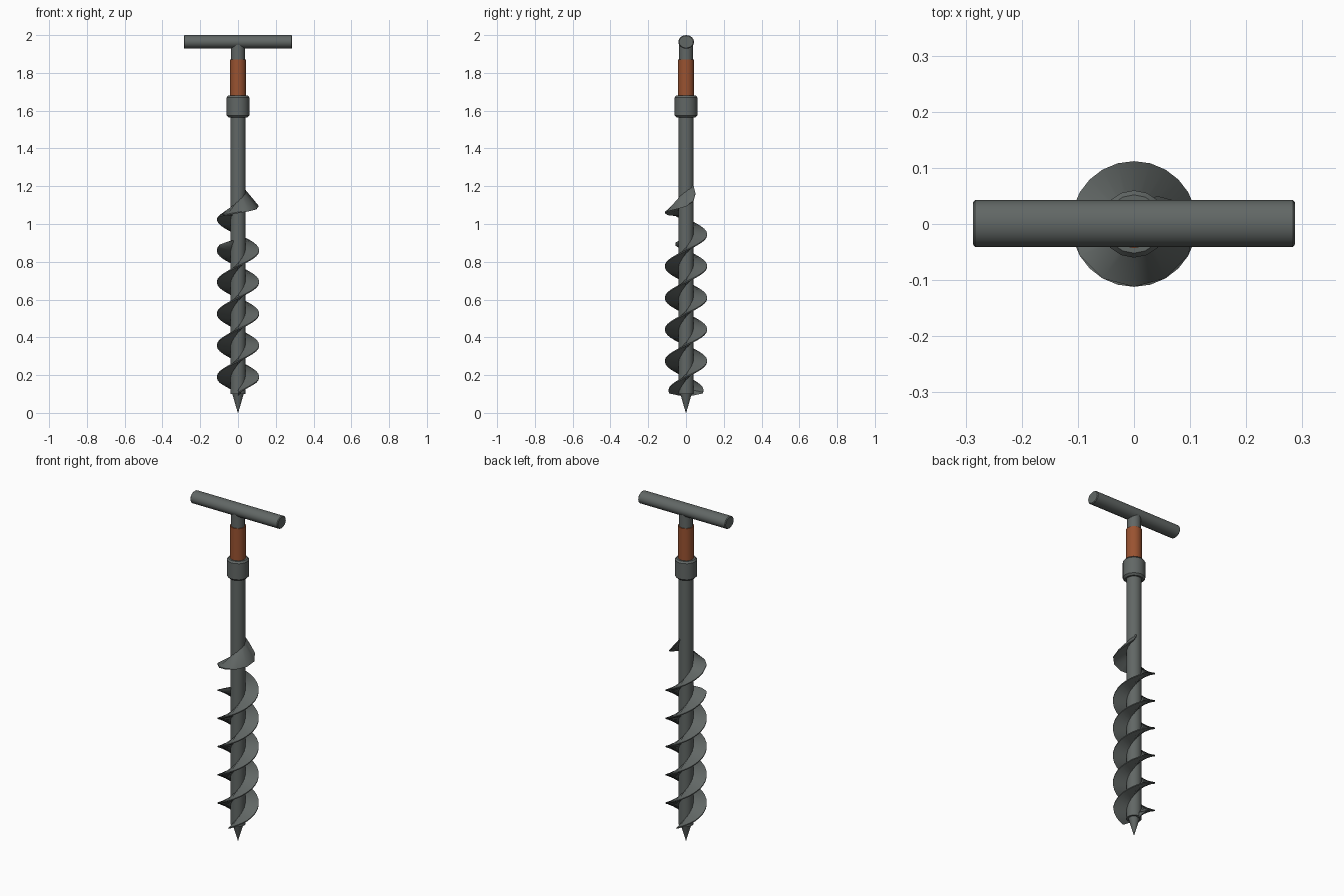
import bpy, bmesh, math

if "Cube" in bpy.data.objects:
    bpy.data.objects.remove(bpy.data.objects["Cube"])


def material(name, rgb):
    m = bpy.data.materials.new(name)
    m.diffuse_color = (*rgb, 1)
    m.use_nodes = True
    m.node_tree.nodes["Principled BSDF"].inputs["Base Color"].default_value = m.diffuse_color
    return m


STEEL = material("steel grey", (0.12, 0.135, 0.13))
RUST = material("rust orange", (0.32, 0.085, 0.03))


def finish(name, bm, mat, angle=35):
    bmesh.ops.recalc_face_normals(bm, faces=bm.faces)
    me = bpy.data.meshes.new(name)
    bm.to_mesh(me)
    bm.free()
    me.materials.append(mat)
    ob = bpy.data.objects.new(name, me)
    bpy.context.collection.objects.link(ob)
    bpy.ops.object.select_all(action='DESELECT')
    ob.select_set(True)
    bpy.context.view_layer.objects.active = ob
    bpy.ops.object.shade_smooth_by_angle(angle=math.radians(angle))
    return ob


def lathe(name, profile, mat, sides=16):
    """Capped turned part from (radius, z) pairs."""
    bm = bmesh.new()
    rings = [[bm.verts.new((r * math.cos(math.tau * i / sides),
                            r * math.sin(math.tau * i / sides), z))
              for i in range(sides)] for r, z in profile]
    for a, b in zip(rings, rings[1:]):
        for i in range(sides):
            j = (i + 1) % sides
            bm.faces.new((a[i], a[j], b[j], b[i]))
    bm.faces.new(rings[0][::-1])
    bm.faces.new(rings[-1])
    return finish(name, bm, mat)


def flight(name, stations):
    """Screw blade: stations of (degrees, outer radius, outer z, inner z)."""
    bm = bmesh.new()
    prev = None
    for deg, r, zo, zi in stations:
        a = math.radians(deg)
        ring = [bm.verts.new((q * math.cos(a), q * math.sin(a), z)) for q, z in
                ((0.03, zi - 0.016), (r, zo - 0.003), (r, zo + 0.003), (0.03, zi + 0.016))]
        if prev:
            for i in range(4):
                j = (i + 1) % 4
                bm.faces.new((prev[i], prev[j], ring[j], ring[i]))
        else:
            bm.faces.new(ring[::-1])
        prev = ring
    bm.faces.new(prev)
    return finish(name, bm, STEEL, 50)


# shaft, point, collar, grip sleeve and neck
lathe("shaft", [(0.041, 0.10), (0.041, 1.60)], STEEL)
lathe("point", [(0.001, 0.0), (0.03, 0.10), (0.041, 0.14)], STEEL)
lathe("collar", [(0.05, 1.565), (0.06, 1.575), (0.06, 1.67), (0.052, 1.68)], STEEL)
lathe("grip_sleeve", [(0.043, 1.66), (0.043, 1.87)], RUST)
lathe("neck", [(0.037, 1.86), (0.037, 1.96)], STEEL)

# cross handle
handle = lathe("cross_handle", [(0.034, -0.287), (0.038, -0.283),
                                (0.038, 0.283), (0.034, 0.287)], STEEL)
handle.rotation_euler = (0, math.pi / 2, 0)
handle.scale = (0.95, 1.1, 1)
handle.location = (0, 0.001, 1.964)

# two intertwined screw flights
PITCH = 0.335


def helix(first, last, base, step=15):
    out = []
    for d in range(first, last + 1, step):
        z = base + PITCH * d / 360
        r = 0.112 if d - first > 60 else 0.09 + 0.022 * (d - first) / 60
        out.append((d, r, z, z))
    return out


main = helix(-90, 900, 0.19)
# top of the main flight flares into an upright flap and runs out up the shaft
main += [(930, 0.112, 1.045, 1.06), (960, 0.112, 1.05, 1.09), (990, 0.112, 1.06, 1.11),
         (1020, 0.112, 1.07, 1.13), (1050, 0.112, 1.08, 1.15), (1080, 0.108, 1.095, 1.165),
         (1105, 0.092, 1.12, 1.18), (1130, 0.065, 1.16, 1.19), (1150, 0.043, 1.20, 1.21)]
flight("main_flight", main)
second = helix(90, 930, 0.19 - PITCH / 2)
second += [(940, 0.085, 0.90, 0.90), (955, 0.042, 0.91, 0.91)]
flight("second_flight", second)
